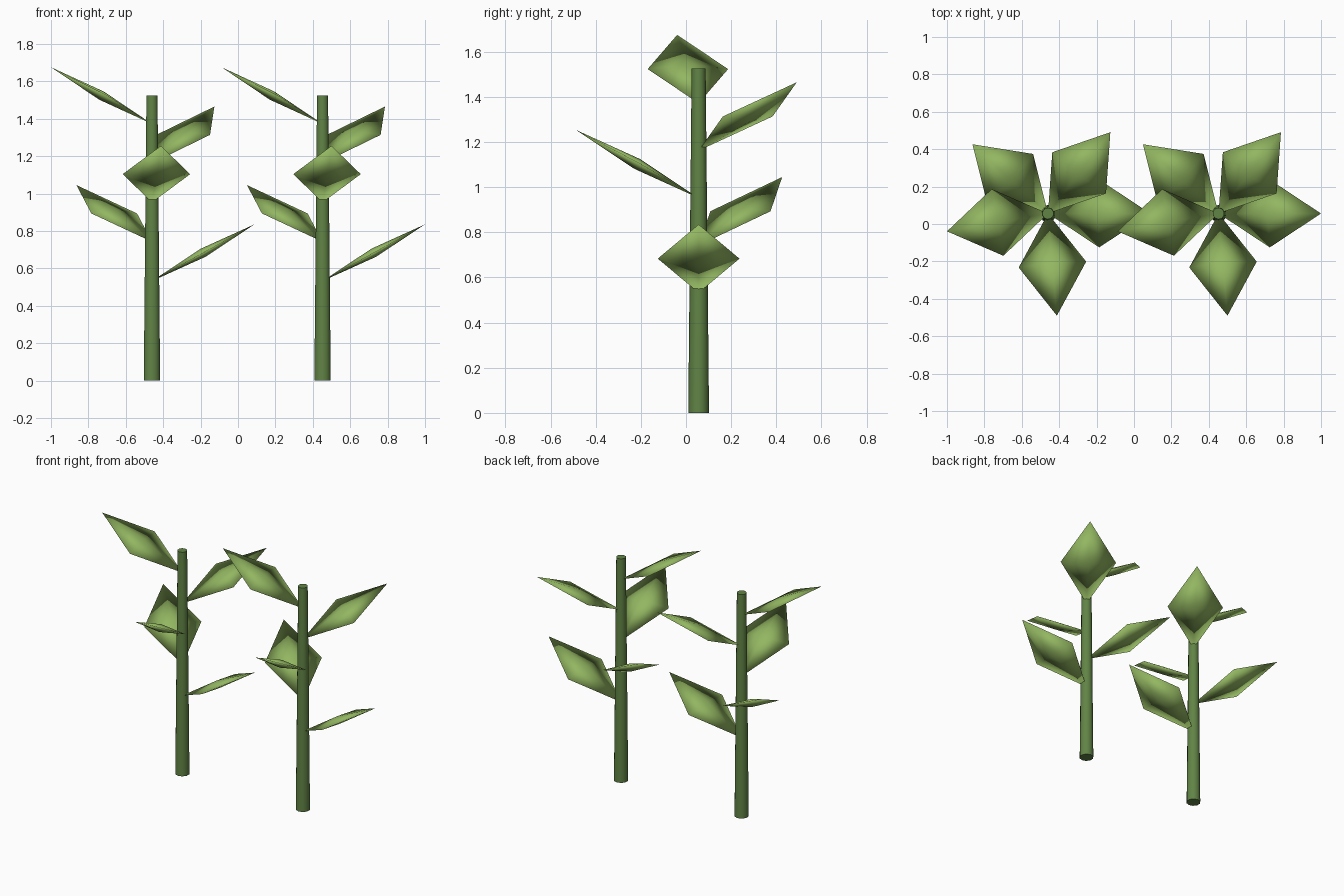
import bpy, bmesh, math
from mathutils import Matrix, Vector

cube = bpy.data.objects.get("Cube")
if cube:
    bpy.data.objects.remove(cube)


def material(name, rgb):
    mat = bpy.data.materials.new(name)
    mat.use_nodes = True
    mat.diffuse_color = (*rgb, 1)
    mat.node_tree.nodes["Principled BSDF"].inputs["Base Color"].default_value = (*rgb, 1)
    return mat


STEM_GREEN = material("stem green", (0.12, 0.23, 0.06))
LEAF_GREEN = material("leaf green", (0.29, 0.47, 0.12))

STEM_HEIGHT = 1.525
LEAF_REACH, LEAF_RISE = 0.548, 0.303
LEAF_HALF_WIDTH, LEAF_HALF_THICK = 0.181, 0.025
GOLDEN_ANGLE = math.radians(137.5)


def add_object(name, bm, mat):
    bmesh.ops.recalc_face_normals(bm, faces=bm.faces)
    mesh = bpy.data.meshes.new(name)
    bm.to_mesh(mesh)
    bm.free()
    mesh.materials.append(mat)
    mesh.shade_smooth()
    obj = bpy.data.objects.new(name, mesh)
    bpy.context.collection.objects.link(obj)
    return obj


# Tapered ten-sided stem
def make_stem(name, origin):
    bm = bmesh.new()
    bmesh.ops.create_cone(
        bm, cap_ends=True, segments=10, radius1=0.046, radius2=0.031, depth=STEM_HEIGHT,
        matrix=Matrix.Translation(origin + Vector((0, 0, STEM_HEIGHT / 2))))
    stem = add_object(name, bm, STEM_GREEN)
    for edge in stem.data.edges:
        a, b = (stem.data.vertices[i].co.z for i in edge.vertices)
        edge.use_edge_sharp = abs(a - b) < 0.01


# Diamond leaf: a flat, smooth-shaded eight-sided lens growing out of the stem
def make_leaf(name, base, turn):
    along = Vector((LEAF_REACH, 0, LEAF_RISE))
    side = Vector((0, LEAF_HALF_WIDTH, 0))
    up = along.cross(side).normalized() * LEAF_HALF_THICK
    middle = along / 2
    bm = bmesh.new()
    rim = [bm.verts.new(p) for p in (Vector(), middle - side, along, middle + side)]
    for apex in (middle + up, middle - up):
        top = bm.verts.new(apex)
        for i in range(4):
            bm.faces.new((rim[i], rim[(i + 1) % 4], top))
    bm.transform(Matrix.Translation(base) @ Matrix.Rotation(turn, 4, "Z"))
    add_object(name, bm, LEAF_GREEN)


# Two matching plants, leaves spiralling up each stem
for label, x in (("right", -0.46), ("left", 0.452)):
    origin = Vector((x, 0.056, 0))
    make_stem(f"{label}_stem", origin)
    for i in range(5):
        height = Vector((0, 0, 0.532 + 0.21 * i))
        make_leaf(f"{label}_leaf_{i + 1}", origin + height, i * GOLDEN_ANGLE)
